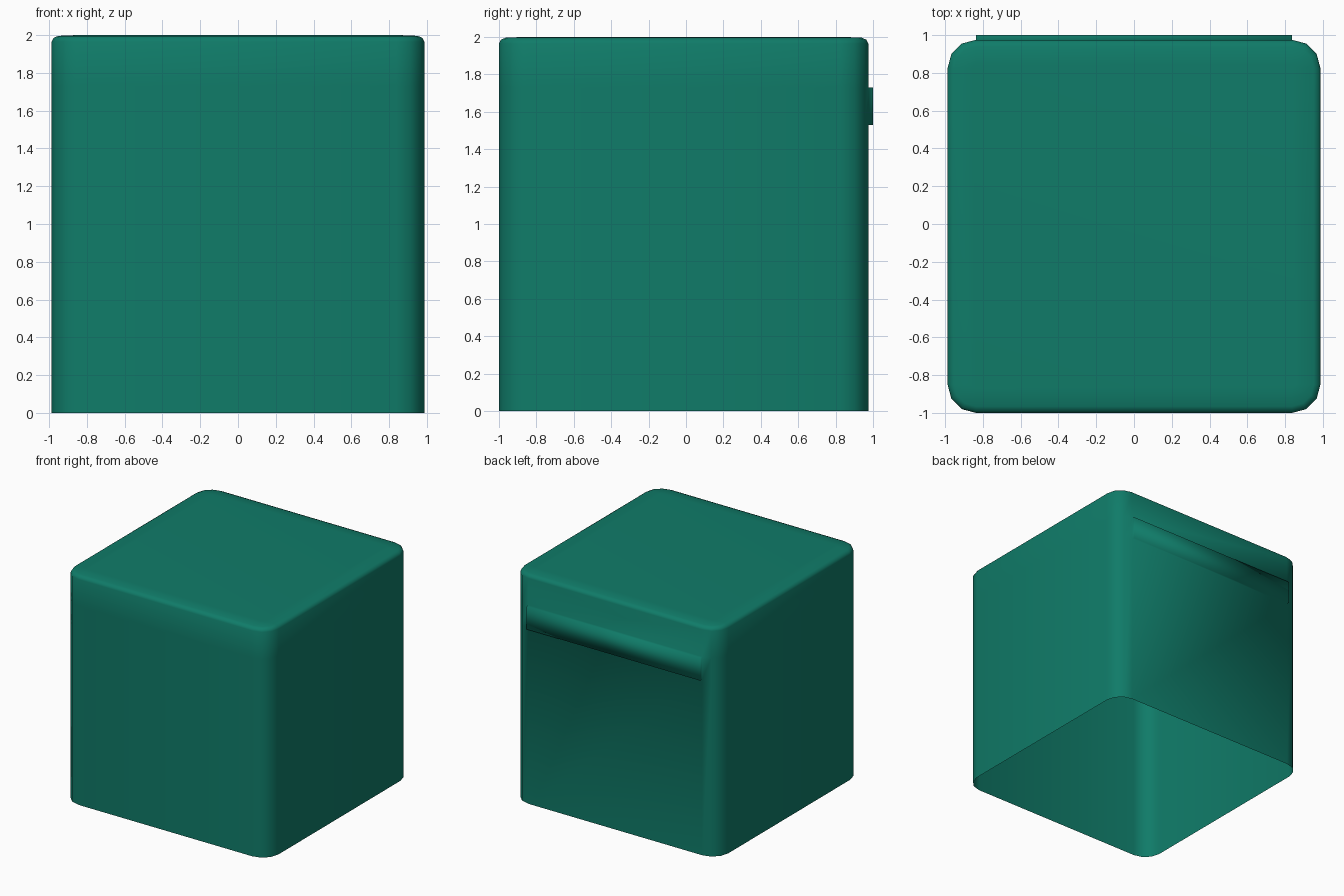
import bpy, bmesh
from math import cos, sin, pi

if "Cube" in bpy.data.objects:
    bpy.data.objects.remove(bpy.data.objects["Cube"])

HX, Y0, Y1, R, SEG = 0.987, -1.0, 0.975, 0.15, 3


def outline(inset):
    # rounded rectangle, counter-clockwise from the right end of the front-right corner
    r = R - inset
    centres = [(HX - R, Y0 + R, -pi / 2), (HX - R, Y1 - R, 0),
               (R - HX, Y1 - R, pi / 2), (R - HX, Y0 + R, pi)]
    return [(cx + r * cos(a + i * pi / 2 / SEG), cy + r * sin(a + i * pi / 2 / SEG))
            for cx, cy, a in centres for i in range(SEG + 1)]


bm = bmesh.new()

# Shell walls: stacked rings (height, inset), open underneath, softly rounded at the top
rings = []
for z, inset in [(0, 0), (1.53, 0), (1.73, 0), (1.965, 0), (1.985, 0.01), (1.996, 0.035)]:
    rings.append([bm.verts.new((x, y, z)) for x, y in outline(inset)])
n = len(rings[0])
back_face = None
for k in range(len(rings) - 1):
    a, b = rings[k], rings[k + 1]
    for i in range(n):
        j = (i + 1) % n
        f = bm.faces.new((a[i], a[j], b[j], b[i]))
        if k == 1 and i == 2 * SEG + 1:
            back_face = f

# Slightly crowned top
inner = [bm.verts.new((x, y, 2.0)) for x, y in outline(0.13)]
for i in range(n):
    j = (i + 1) % n
    bm.faces.new((rings[-1][i], rings[-1][j], inner[j], inner[i]))
bm.faces.new(inner)

# Raised rail across the back
res = bmesh.ops.extrude_discrete_faces(bm, faces=[back_face])["faces"][0]
bmesh.ops.translate(bm, verts=res.verts, vec=(0, 1.0 - Y1, 0))
bm.normal_update()
for f in bm.faces:
    f.smooth = True

mesh = bpy.data.meshes.new("box_shell")
bm.to_mesh(mesh)
bm.free()
shell = bpy.data.objects.new("box_shell", mesh)
bpy.context.collection.objects.link(shell)

mat = bpy.data.materials.new("teal")
mat.diffuse_color = (0.005, 0.2, 0.14, 1)
mat.use_nodes = True
mat.node_tree.nodes["Principled BSDF"].inputs["Base Color"].default_value = mat.diffuse_color
mesh.materials.append(mat)
